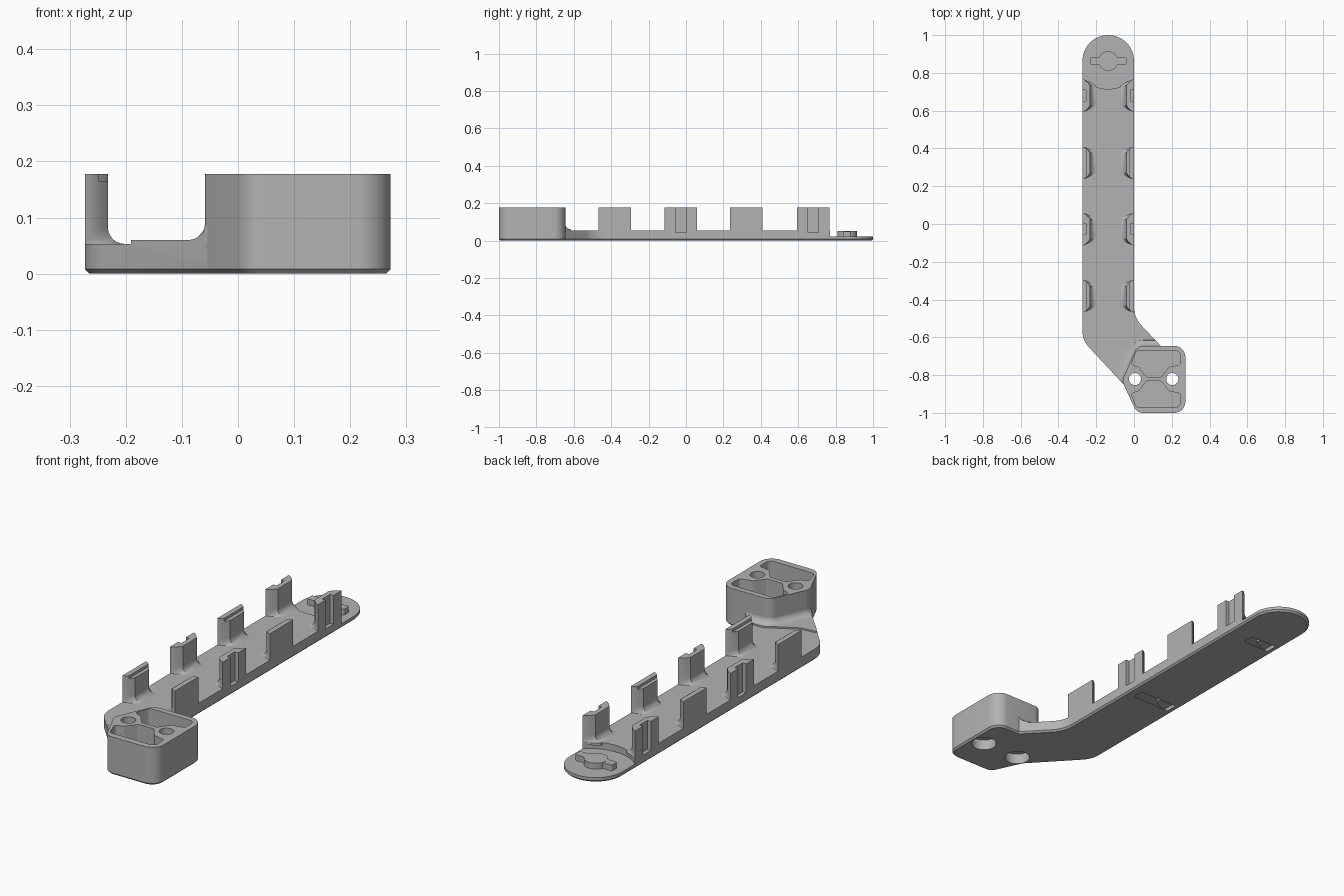
import bpy, bmesh, math
from mathutils import Vector

if "Cube" in bpy.data.objects:
    bpy.data.objects.remove(bpy.data.objects["Cube"])

grey = bpy.data.materials.new("plain_grey")
grey.diffuse_color = (0.45, 0.45, 0.45, 1)
grey.use_nodes = True
grey.node_tree.nodes["Principled BSDF"].inputs["Base Color"].default_value = grey.diffuse_color
CX, HW = -0.1365, 0.1365            # strip centre line and half width
TOP, DECK = 0.178, 0.053


def rounded(corners, n=8):
    """Round every (x, y, radius) corner of a counter-clockwise polygon."""
    out, N = [], len(corners)
    for i, (x, y, r) in enumerate(corners):
        p = Vector((x, y))
        a = (Vector(corners[i - 1][:2]) - p).normalized()
        b = (Vector(corners[(i + 1) % N][:2]) - p).normalized()
        if r == 0:
            out.append(p)
            continue
        half = a.angle(b) / 2
        c = p + (a + b).normalized() * r / math.sin(half)
        s, e = p + a * r / math.tan(half) - c, p + b * r / math.tan(half) - c
        t = s.angle_signed(e)
        a0 = math.atan2(s.y, s.x)
        for k in range(n + 1):
            w = a0 - t * k / n
            out.append(c + r * Vector((math.cos(w), math.sin(w))))
    return out


def circle(x, y, r, n=48):
    return [Vector((x + r * math.cos(2 * math.pi * k / n),
                    y + r * math.sin(2 * math.pi * k / n))) for k in range(n)]


def offset(pts, d):
    """Move a counter-clockwise outline outwards by d."""
    out = []
    for i, p in enumerate(pts):
        u = (p - pts[i - 1]).normalized()
        v = (pts[(i + 1) % len(pts)] - p).normalized()
        t = u + v
        n = Vector((t.y, -t.x)).normalized()
        out.append(p + n * d / max(0.5, n.dot(Vector((u.y, -u.x)))))
    return out


def loft(name, rings):
    """Skin a stack of (outline, z) rings and cap both ends."""
    bm = bmesh.new()
    loops = [[bm.verts.new((p[0], p[1], z)) for p in o] for o, z in rings]
    n = len(loops[0])
    for lo, hi in zip(loops, loops[1:]):
        for i in range(n):
            j = (i + 1) % n
            bm.faces.new((lo[i], lo[j], hi[j], hi[i]))
    bm.faces.new(loops[0][::-1])
    bm.faces.new(loops[-1])
    bmesh.ops.recalc_face_normals(bm, faces=bm.faces)
    me = bpy.data.meshes.new(name)
    bm.to_mesh(me)
    bm.free()
    me.materials.append(grey)
    ob = bpy.data.objects.new(name, me)
    bpy.context.collection.objects.link(ob)
    return ob


def prism(name, pts, z0, z1):
    return loft(name, [(pts, z0), (pts, z1)])


def box(name, x0, x1, y0, y1, z0, z1):
    return prism(name, [(x0, y0), (x1, y0), (x1, y1), (x0, y1)], z0, z1)


def boolean(ob, other, op="DIFFERENCE"):
    m = ob.modifiers.new("bool", "BOOLEAN")
    m.operation, m.object, m.solver = op, other, "EXACT"
    bpy.context.view_layer.objects.active = ob
    bpy.ops.object.modifier_apply(modifier="bool")
    bpy.data.objects.remove(other)


# strip: straight run, round end, and diagonal arm, chamfered underneath
strip = rounded([(-0.273, -0.615, 0.12), (-0.05, -0.855, 0), (0.03, -0.9, 0),
                 (0.16, -0.75, 0), (0.16, -0.665, 0), (0, -0.495, 0.14),
                 (0, 1, 0.1364), (-0.273, 1, 0.1364)], 14)
base = loft("base_strip", [(offset(strip, -0.008), 0), (strip, 0.008), (strip, DECK)])

# thin tongue at the far end
boolean(base, prism("cut", circle(CX, 0.914, 0.199, 96), 0.022, 0.2))

# hollow end block
block = rounded([(0.272, -0.645, 0.06), (0.018, -0.645, 0.05), (-0.064, -0.83, 0.05),
                 (0.015, -1, 0.05), (0.272, -1, 0.06)], 10)
boolean(base, loft("end_block", [(offset(block, -0.008), 0), (block, 0.008), (block, TOP)]), "UNION")

# raised pad and fillet where the arm meets the block
pad = prism("pad", rounded([(-0.2, -0.705, 0), (-0.11, -0.695, 0.05), (-0.02, -0.645, 0.06),
                            (0.06, -0.63, 0.05), (0.2, -0.64, 0), (0.1, -0.8, 0),
                            (-0.06, -0.9, 0)][::-1]), 0.03, 0.06)
flare = [(offset(block, 0.03), 0.04)]
for k in range(6):
    a = math.pi / 2 * k / 5
    flare.append((offset(block, 0.03 * (1 - math.sin(a)) - 0.0005), 0.06 + 0.03 * (1 - math.cos(a))))
boolean(pad, loft("flare", flare), "UNION")
boolean(pad, prism("limit", strip, 0.0, 0.3), "INTERSECT")
boolean(base, pad, "UNION")

# two mirrored pockets in the block
pocket = [(0.012, -0.672, 0.02), (-0.015, -0.745, 0.015), (0.025, -0.757, 0.02),
          (0.065, -0.81, 0.015), (0.145, -0.81, 0.015), (0.185, -0.757, 0.02),
          (0.245, -0.745, 0.015), (0.245, -0.672, 0.025)]
boolean(base, prism("cut", rounded(pocket), 0.06, 0.3))
boolean(base, prism("cut", rounded([(x, -1.642 - y, r) for x, y, r in pocket[::-1]]), 0.06, 0.3))

# screw holes with wide recesses below
for x in (0.005, 0.203):
    boolean(base, prism("cut", circle(x, -0.821, 0.032), -0.1, 0.3))
    boolean(base, prism("cut", circle(x, -0.821, 0.056), -0.1, 0.05))

# strap slots in the underside and along the edges
STRAP = (-0.027, 0.68)
for y in STRAP:
    boolean(base, box("cut", CX - 0.108, CX + 0.108, y - 0.027, y + 0.027, -0.1, 0.022))
    for s in (-1, 1):
        x0, x1 = sorted((CX + s * (HW - 0.018), CX + s * (HW + 0.05)))
        boolean(base, box("cut", x0, x1, y - 0.029, y + 0.029, 0.042, 0.3))


# side clips with filleted feet
def clip_plan(y, s, inner):
    h, hi = 0.087, 0.052
    plan = [(0, -h), (0.012, -h + 0.004), (inner * 0.72, -hi - 0.015), (inner, -hi),
            (inner, hi), (inner * 0.72, hi + 0.015), (0.012, h - 0.004), (0, h)]
    return [(CX + s * (HW - d), y + v) for d, v in plan]


parts = [base]
for i, y in enumerate((-0.382, STRAP[0], 0.323, STRAP[1])):
    for s, side in ((-1, "left"), (1, "right")):
        rings = [(clip_plan(y, s, 0.071), 0.042)]
        for k in range(7):
            a = math.pi / 2 * k / 6
            rings.append((clip_plan(y, s, 0.041 + 0.03 * (1 - math.sin(a))),
                          DECK + 0.03 * (1 - math.cos(a))))
        rings.append((clip_plan(y, s, 0.041), TOP))
        clip = loft(f"{side}_clip_{i + 1}", rings)
        if y in STRAP:      # outer strap channel
            x0, x1 = sorted((CX + s * (HW - 0.018), CX + s * (HW + 0.05)))
            boolean(clip, box("cut", x0, x1, y - 0.029, y + 0.029, 0, 0.3))
        else:               # stepped inner rim
            x0, x1 = sorted((CX + s * (HW - 0.024), CX + s * (HW - 0.08)))
            boolean(clip, box("cut", x0, x1, y - 0.1, y + 0.1, 0.165, 0.3))
        parts.append(clip)

# locking key on the tongue
key = prism("locking_key", circle(CX, 0.863, 0.052), 0.015, 0.05)
boolean(key, prism("bar", rounded([(CX - 0.096, 0.843, 0.008), (CX + 0.096, 0.843, 0.008),
                                   (CX + 0.096, 0.883, 0.008), (CX - 0.096, 0.883, 0.008)], 4),
                   0.015, 0.0495), "UNION")
parts.append(key)

# smooth curves, crisp edges
bpy.ops.object.select_all(action="DESELECT")
for ob in parts:
    ob.select_set(True)
bpy.context.view_layer.objects.active = base
bpy.ops.object.shade_smooth_by_angle(angle=math.radians(30))
